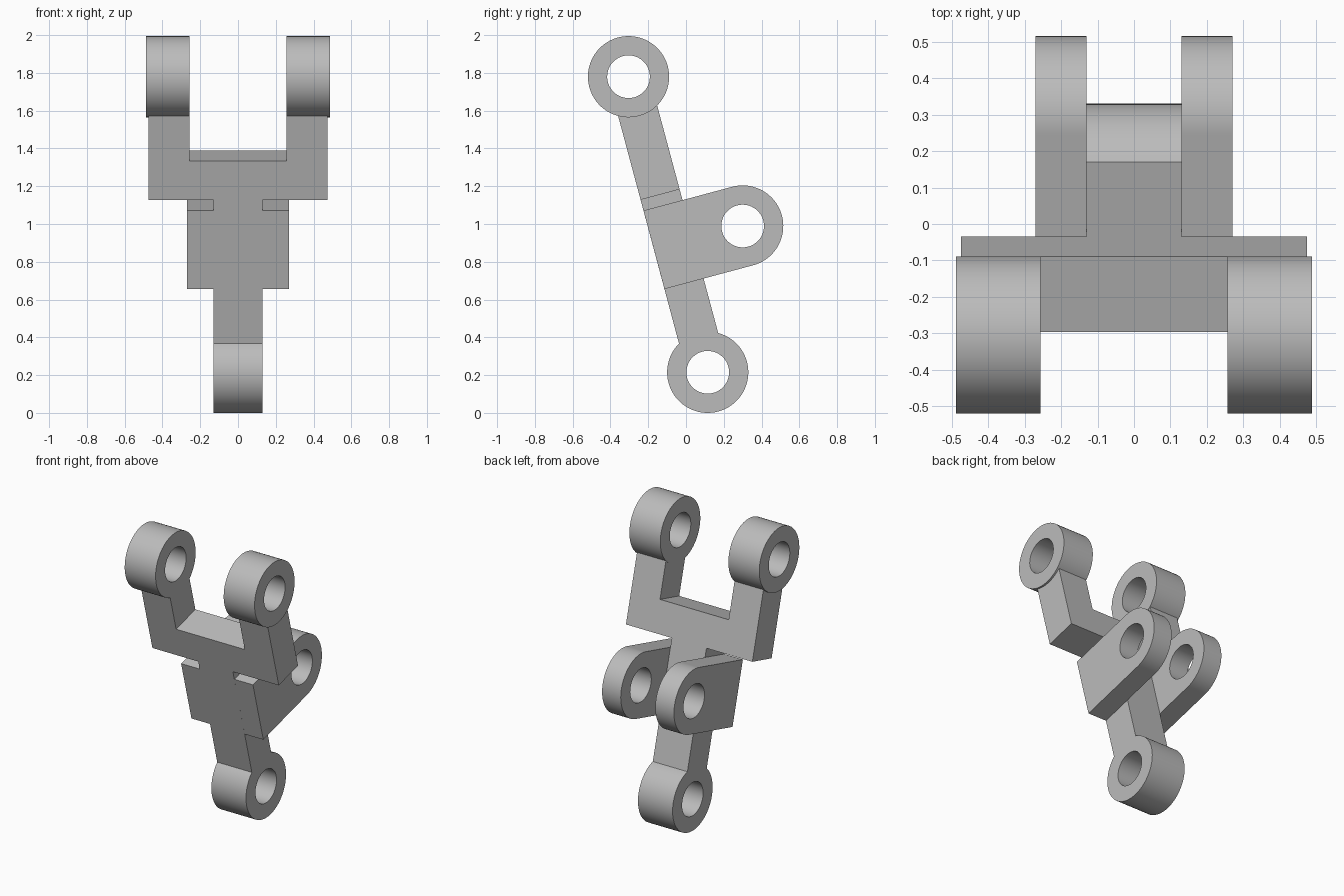
import bpy, bmesh, math
from mathutils import Matrix, Vector

if "Cube" in bpy.data.objects:
    bpy.data.objects.remove(bpy.data.objects["Cube"], do_unlink=True)

R, HOLE = 0.215, 0.113      # eye radii
H = 0.107                   # half thickness of the spine
LENGTH = 1.62               # spacing of the end eyes along the spine
TILT = math.radians(15)
ORIGIN = Vector((0, 0.115, R))   # lower eye centre
across = Vector((1, 0, 0))
up = Vector((0, -math.sin(TILT), math.cos(TILT)))
back = Vector((0, math.cos(TILT), math.sin(TILT)))

grey = bpy.data.materials.new("plain grey")
grey.use_nodes = True
COLOUR = (0.5, 0.5, 0.5, 1)
grey.diffuse_color = COLOUR
grey.node_tree.nodes["Principled BSDF"].inputs["Base Color"].default_value = COLOUR


def arc(radius, start, end, steps=64):
    angles = [math.radians(start + (end - start) * i / steps) for i in range(steps + 1)]
    return [(radius * math.cos(a), radius * math.sin(a)) for a in angles]


def plate(name, loops, half_depth, axes, centre):
    """Extrude flat outlines (first the rim, then holes) into a solid plate."""
    curve = bpy.data.curves.new(name, 'CURVE')
    curve.dimensions = '2D'
    curve.fill_mode = 'BOTH'
    curve.extrude = half_depth
    for loop in loops:
        spline = curve.splines.new('POLY')
        spline.points.add(len(loop) - 1)
        for point, (a, b) in zip(spline.points, loop):
            point.co = (a, b, 0, 1)
        spline.use_cyclic_u = True
    helper = bpy.data.objects.new(name + "_outline", curve)
    mesh = bpy.data.meshes.new_from_object(helper)
    bpy.data.objects.remove(helper)
    bpy.data.curves.remove(curve)

    # Weld the caps to the walls and place the plate
    bm = bmesh.new()
    bm.from_mesh(mesh)
    bmesh.ops.remove_doubles(bm, verts=bm.verts, dist=0.0001)
    placing = Matrix(axes).transposed().to_4x4()
    placing.translation = centre
    bmesh.ops.transform(bm, matrix=placing, verts=bm.verts)
    bmesh.ops.recalc_face_normals(bm, faces=bm.faces)
    bm.to_mesh(mesh)
    bm.free()
    mesh.name = name
    mesh.materials.clear()
    mesh.materials.append(grey)
    obj = bpy.data.objects.new(name, mesh)
    bpy.context.collection.objects.link(obj)
    bpy.ops.object.select_all(action='DESELECT')
    obj.select_set(True)
    bpy.context.view_layer.objects.active = obj
    bpy.ops.object.shade_smooth_by_angle(angle=math.radians(30))
    return obj


side = (back, up, across)
front = (across, up, -back)
hole = arc(HOLE, 0, 360)[:-1]

# Spine with the lower eye
LUG_UP, LUG_BACK, YOKE_BASE = 0.70, 0.379, 0.974
keyhole = arc(R, 120, 420) + [(H, YOKE_BASE), (-H, YOKE_BASE)]
plate("spine", [keyhole, hole], 0.13, side, ORIGIN)

# Fork-shaped yoke on top of the spine
OUT, INN, SEAT, TIP = 0.475, 0.258, 1.188, LENGTH - 0.15
right_half = [(OUT, YOKE_BASE), (OUT, TIP), (INN, TIP), (INN, SEAT)]
left_half = [(-x, u) for x, u in reversed(right_half)]
plate("yoke", [right_half + left_half], H, front, ORIGIN)

# Paired upper eyes and rear lugs
rim = arc(R, 0, 360)[:-1]
lug = arc(R, -90, 90) + [(-LUG_BACK - H, R), (-LUG_BACK - H, -R)]
for label, s in (("left", 1), ("right", -1)):
    plate(label + "_upper_eye", [rim, hole], 0.116, side,
          ORIGIN + up * LENGTH + across * s * 0.372)
    plate(label + "_rear_lug", [lug, hole], 0.07, side,
          ORIGIN + up * LUG_UP + back * LUG_BACK + across * s * 0.20)
